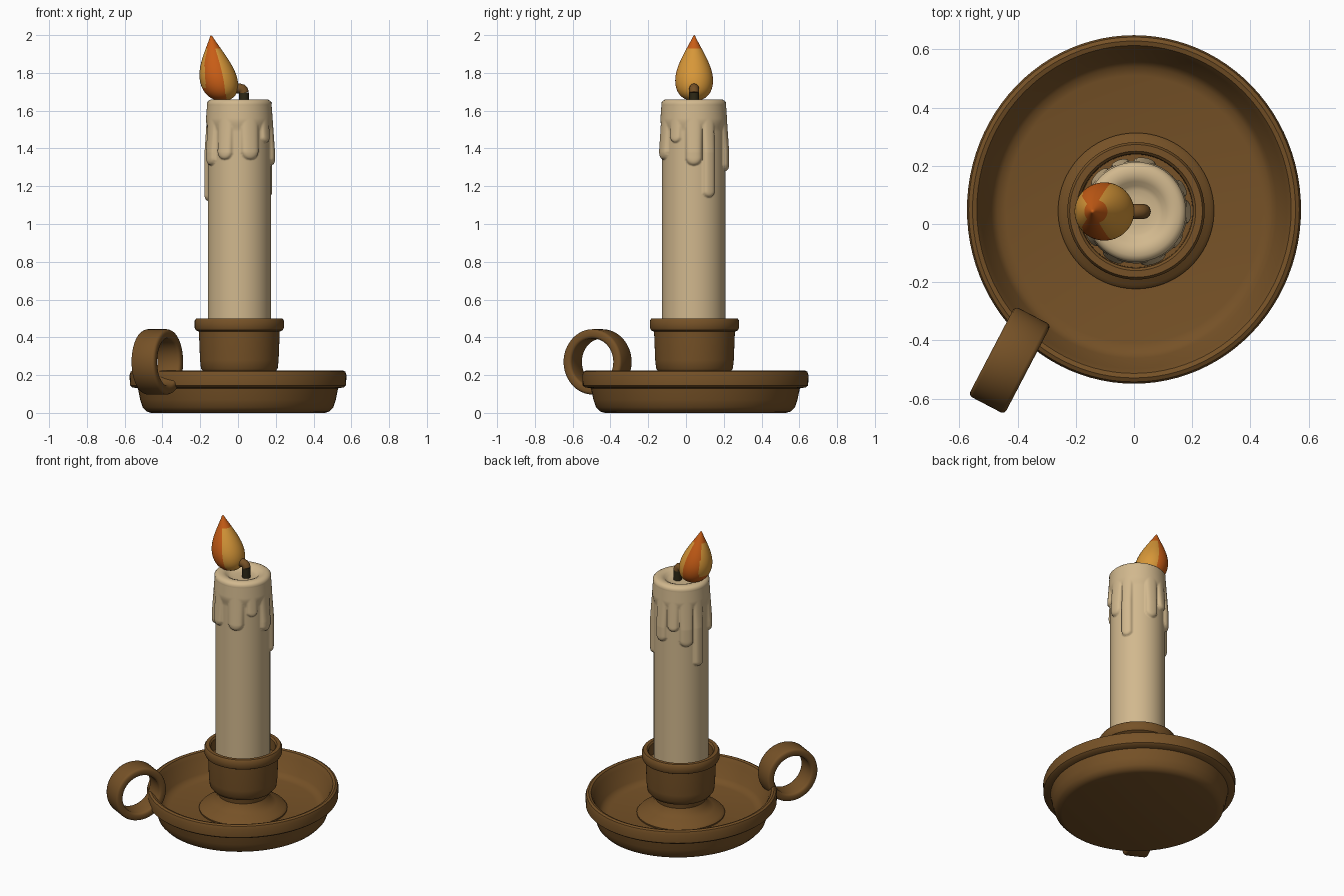
import bpy, bmesh, math
from mathutils import Vector
from mathutils.geometry import interpolate_bezier

cube = bpy.data.objects.get("Cube")
if cube:
    bpy.data.objects.remove(cube, do_unlink=True)


def material(name, rgb):
    m = bpy.data.materials.new(name)
    m.use_nodes = True
    m.diffuse_color = (*rgb, 1)
    m.node_tree.nodes["Principled BSDF"].inputs["Base Color"].default_value = (*rgb, 1)
    return m


BROWN = material("brown clay", (0.18, 0.083, 0.02))
WAX = material("cream wax", (0.64, 0.48, 0.27))
ORANGE = material("deep orange", (0.58, 0.11, 0.008))
AMBER = material("amber", (0.68, 0.31, 0.04))
CHAR = material("charred wick", (0.026, 0.021, 0.008))


def smooth(obj, angle):
    bpy.ops.object.select_all(action='DESELECT')
    obj.select_set(True)
    bpy.context.view_layer.objects.active = obj
    bpy.ops.object.shade_smooth_by_angle(angle=math.radians(angle))


def lathe(name, profile, mats, loc=(0, 0, 0), steps=96, closed=False,
          reshape=None, paint=None, angle=35):
    """Spin an (r, z) profile around z, optionally moving vertices and painting faces."""
    bm = bmesh.new()
    vs = [bm.verts.new((r, 0, z)) for r, z in profile]
    pairs = list(zip(vs, vs[1:])) + ([(vs[-1], vs[0])] if closed else [])
    edges = [bm.edges.new(p) for p in pairs]
    bmesh.ops.spin(bm, geom=vs + edges, cent=(0, 0, 0), axis=(0, 0, 1),
                   angle=math.tau, steps=steps)
    bmesh.ops.remove_doubles(bm, verts=bm.verts, dist=1e-5)
    if reshape:
        for v in bm.verts:
            v.co = reshape(v.co)
    bmesh.ops.recalc_face_normals(bm, faces=bm.faces)
    bm.normal_update()
    if paint:
        for f in bm.faces:
            f.material_index = paint(f)
    me = bpy.data.meshes.new(name)
    bm.to_mesh(me)
    bm.free()
    for m in mats:
        me.materials.append(m)
    obj = bpy.data.objects.new(name, me)
    obj.location = loc
    bpy.context.collection.objects.link(obj)
    smooth(obj, angle)
    return obj


# Dish with a thick rim and a sloped inner wall
dish = lathe("dish", [
    (0, 0), (0.46, 0), (0.485, 0.008), (0.505, 0.03), (0.518, 0.07), (0.53, 0.13),
    (0.56, 0.135), (0.572, 0.145), (0.574, 0.2), (0.568, 0.218), (0.555, 0.225),
    (0.54, 0.22), (0.525, 0.195), (0.49, 0.1), (0.47, 0.078), (0.44, 0.07), (0, 0.07)],
    [BROWN], loc=(0, 0.05, 0))
dish.scale.y = 1.043

# Candle cup on a flared foot
lathe("candle_cup", [
    (0, 0.06), (0.265, 0.06), (0.268, 0.08), (0.255, 0.095), (0.2, 0.115), (0.165, 0.14),
    (0.15, 0.17), (0.155, 0.2), (0.185, 0.212), (0.203, 0.235), (0.208, 0.28),
    (0.214, 0.43), (0.23, 0.438), (0.236, 0.45), (0.236, 0.488), (0.228, 0.5),
    (0.205, 0.5), (0.196, 0.49), (0.194, 0.42), (0, 0.42)],
    [BROWN], loc=(0.007, 0.045, 0))

# Ring handle: a rounded band standing on edge
W, OUT, INN, B = 0.07, 0.173, 0.124, 0.014
handle = lathe("ring_handle", [
    (OUT, B - W), (OUT, W - B), (OUT - B * 0.3, W - B * 0.3), (OUT - B, W),
    (INN + B, W), (INN + B * 0.3, W - B * 0.3), (INN, W - B),
    (INN, B - W), (INN + B * 0.3, B * 0.3 - W), (INN + B, -W),
    (OUT - B, -W), (OUT - B * 0.3, B * 0.3 - W)],
    [BROWN], loc=(-0.427, -0.468, 0.27), steps=64, closed=True, angle=50)
handle.rotation_mode = 'QUATERNION'
handle.rotation_quaternion = Vector((0.886, -0.463, 0)).to_track_quat('Z', 'Y')

# Candle with wax drips: direction in degrees, lowest point, half width
DRIPS = [(0, 1.31, 0.043), (28, 1.14, 0.034), (80, 1.28, 0.04), (108, 1.36, 0.035),
         (136, 1.26, 0.043), (163, 1.12, 0.034), (208, 1.31, 0.042),
         (243, 1.34, 0.042), (290, 1.34, 0.048), (325, 1.43, 0.034)]
BODY, TOP, LOW = 0.167, 1.63, 1.09


def drip_wax(co):
    r = math.hypot(co.x, co.y)
    if r < BODY - 0.001 or co.z < LOW:
        return co
    s = min(max((co.z - 1.49) / 0.07, 0), 1)
    cover = s * s * (3 - 2 * s)
    a = math.atan2(co.y, co.x)
    for deg, low, w in DRIPS:
        turn = (a - math.radians(deg) + math.pi) % math.tau - math.pi
        d = math.hypot(turn * BODY, max(0, low + w - co.z)) / w
        if d < 1:
            cover = max(cover, math.sqrt(1 - d ** 3))
    thick = 0.004 + 0.018 * min(max((TOP - co.z) / 0.25, 0), 1)
    k = 1 + cover * thick / r
    return Vector((co.x * k, co.y * k, co.z))


ROWS = 110
side = [(BODY, LOW + (TOP - LOW) * i / ROWS) for i in range(ROWS + 1)]
lathe("candle", [(0, 0.41), (BODY, 0.41)] + side + [
    (0.168, 1.642), (0.162, 1.653), (0.15, 1.66), (0.125, 1.66), (0.105, 1.652),
    (0.09, 1.638), (0.075, 1.632), (0.05, 1.63), (0, 1.63)],
    [WAX], loc=(0.007, 0.041, 0), steps=160, reshape=drip_wax, angle=75)


# Bent wick: charred lower part and brown curled tip
def rod(name, points, mat):
    cu = bpy.data.curves.new(name, 'CURVE')
    cu.dimensions = '3D'
    cu.bevel_depth = 0.026
    cu.bevel_resolution = 4
    cu.use_fill_caps = True
    sp = cu.splines.new('POLY')
    sp.points.add(len(points) - 1)
    for p, (x, z) in zip(sp.points, points):
        p.co = (x, 0.043, z, 1)
    cu.materials.append(mat)
    obj = bpy.data.objects.new(name, cu)
    bpy.context.collection.objects.link(obj)
    bpy.ops.object.select_all(action='DESELECT')
    obj.select_set(True)
    bpy.context.view_layer.objects.active = obj
    bpy.ops.object.convert(target='MESH')
    smooth(bpy.context.object, 50)


rod("wick_base", [(0.032, 1.6), (0.032, 1.696)], CHAR)
rod("wick_tip", [(0.032, 1.694), (0.029, 1.706), (0.021, 1.715), (0.008, 1.718),
                 (-0.012, 1.716), (-0.04, 1.708)], BROWN)

# Leaning teardrop flame with amber sides
curve = []
for a, b, c, d in [((0, 1.652), (0.06, 1.652), (0.1, 1.69), (0.1, 1.76)),
                   ((0.1, 1.76), (0.1, 1.84), (0.035, 1.93), (0.006, 1.994))]:
    pts = interpolate_bezier(*[Vector((*p, 0)) for p in (a, b, c, d)], 24)
    curve += [(p.x, p.y) for p in pts[(1 if curve else 0):]]
curve.append((0, 2.0))


def lean(co):
    return Vector((co.x - 0.083 - 0.06 * (co.z - 1.65) / 0.35, co.y, co.z))


def flame_paint(f):
    z, nx = f.calc_center_median().z, f.normal.x
    facing = nx > 0.25 or (nx < -0.72 and z > 1.72)
    return 1 if facing and z < 1.93 else 0


lathe("flame", curve, [ORANGE, AMBER], loc=(0, 0.043, 0), steps=72,
      reshape=lean, paint=flame_paint, angle=60)
